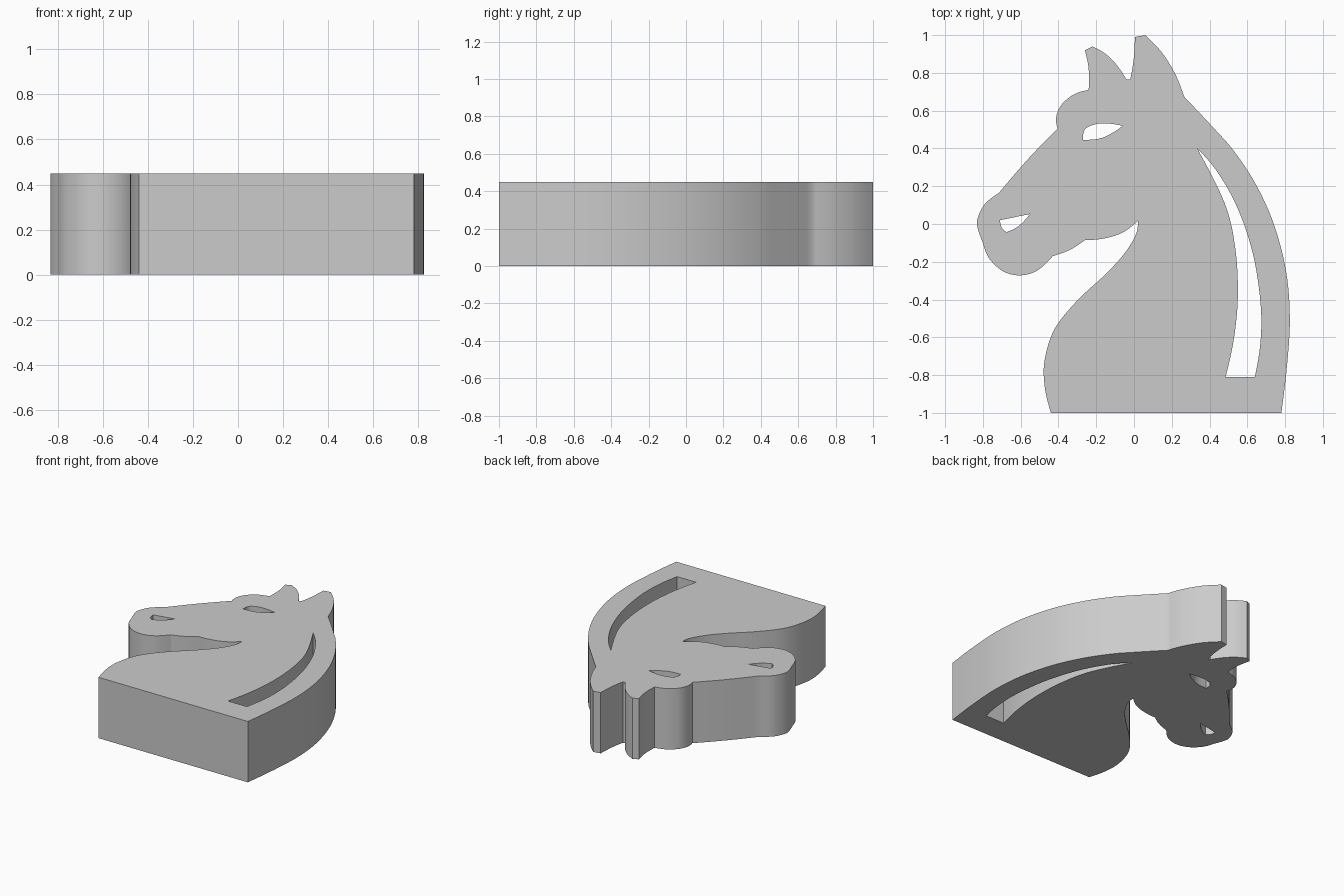
import bpy
import bmesh
import math
from mathutils import Vector

if "Cube" in bpy.data.objects:
    bpy.data.objects.remove(bpy.data.objects["Cube"])

HEIGHT = 0.45


def trace(runs, steps=6):
    """Closed loop of smooth runs; each run starts at the end of the one before, with a corner."""
    loop = []
    for i, run in enumerate(runs):
        pts = [Vector(p) for p in run] + [Vector(runs[(i + 1) % len(runs)][0])]
        if len(pts) == 2:
            loop.append(pts[0])
            continue
        pts = [2.5 * pts[0] - 2 * pts[1] + 0.5 * pts[2]] + pts + \
              [2.5 * pts[-1] - 2 * pts[-2] + 0.5 * pts[-3]]
        for a, b, c, d in zip(pts, pts[1:], pts[2:], pts[3:]):
            for s in range(steps):
                t = s / steps
                loop.append(0.5 * (2 * b + (c - a) * t + (2 * a - 5 * b + 4 * c - d) * t * t
                                   + (3 * b - a - 3 * c + d) * t ** 3))
    return loop


# Silhouette, from the back of the neck counter-clockwise
back = [
    [(.78, -1), (.81, -.75), (.825, -.5), (.805, -.25), (.74, 0), (.645, .21), (.53, .385), (.42, .51)],
    [(.265, .675), (.22, .79), (.15, .905)],
]
ears = [
    [(.06, 1)], [(.005, .99), (-.002, .87)], [(-.02, .765)],
    [(-.04, .765), (-.09, .84), (-.15, .9)], [(-.22, .94)],
    [(-.26, .92), (-.24, .82)],
]
face = [
    [(-.24, .71), (-.32, .685), (-.385, .63), (-.412, .565)],
    [(-.405, .505), (-.56, .345)],
    [(-.715, .165), (-.79, .105), (-.828, .03), (-.828, -.02)],
    [(-.8, -.1), (-.765, -.185), (-.69, -.252), (-.6, -.272), (-.51, -.245)],
    [(-.43, -.17), (-.34, -.137)],
    [(-.26, -.086), (-.155, -.076), (-.06, -.045)],
]
chest = [
    [(.02, .015), (.01, -.055), (-.05, -.155), (-.15, -.265), (-.3, -.405),
     (-.42, -.555), (-.473, -.72), (-.473, -.86)],
    [(-.44, -1)],
]

# Openings
eye = [
    [(-.06, .52), (-.14, .532), (-.21, .527), (-.26, .5)],
    [(-.27, .445), (-.18, .453), (-.11, .485)],
]
nostril = [
    [(-.55, .053)], [(-.71, .02), (-.7, -.02)], [(-.675, -.043), (-.61, -.01)],
]
mane_slot = [
    [(.335, .4), (.445, .27), (.55, .08), (.63, -.16), (.67, -.42), (.67, -.62)],
    [(.64, -.81)],
    [(.485, -.81), (.53, -.6), (.55, -.37), (.535, -.12), (.48, .11)],
]

# Filled curve with holes, extruded to a slab
curve = bpy.data.curves.new("horse_head", "CURVE")
curve.dimensions = "2D"
curve.fill_mode = "BOTH"
curve.extrude = HEIGHT / 2
for runs in (back + ears + face + chest, eye, nostril, mane_slot):
    loop = trace(runs)
    spline = curve.splines.new("POLY")
    spline.points.add(len(loop) - 1)
    for point, p in zip(spline.points, loop):
        point.co = (p.x, p.y, HEIGHT / 2, 1)
    spline.use_cyclic_u = True

head = bpy.data.objects.new("horse_head", curve)
bpy.context.collection.objects.link(head)
bpy.context.view_layer.objects.active = head
head.select_set(True)
bpy.ops.object.convert(target="MESH")
head = bpy.context.object

# Weld the caps to the walls and seat the slab on the floor
bm = bmesh.new()
bm.from_mesh(head.data)
bmesh.ops.remove_doubles(bm, verts=bm.verts, dist=0.0005)
bmesh.ops.recalc_face_normals(bm, faces=bm.faces)
low = min(v.co.z for v in bm.verts)
bmesh.ops.translate(bm, verts=bm.verts, vec=(0, 0, -low))
bm.to_mesh(head.data)
bm.free()
bpy.ops.object.shade_smooth_by_angle(angle=math.radians(25))
